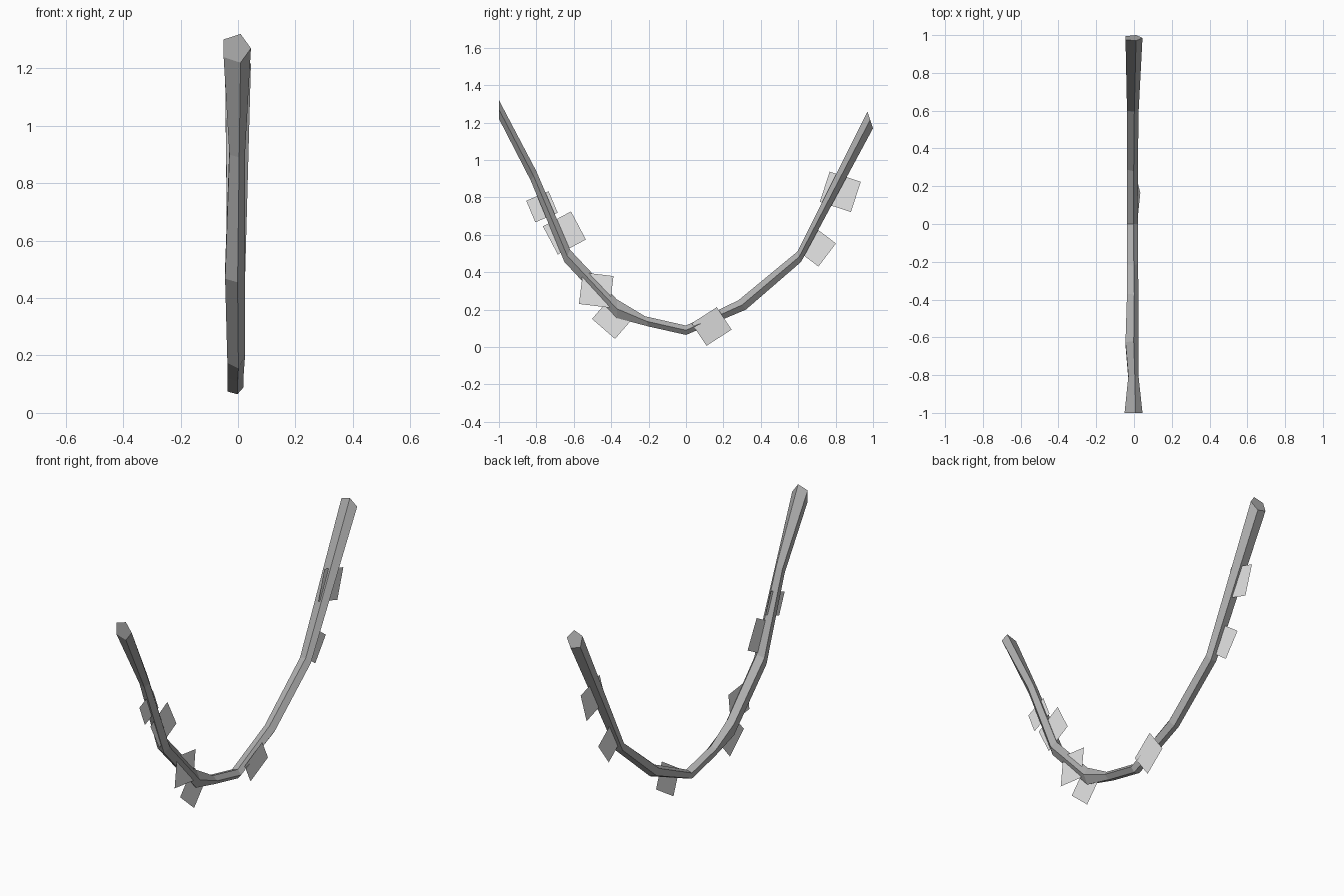
import bpy, bmesh
from math import radians
from mathutils import Matrix, Vector

cube = bpy.data.objects.get("Cube")
if cube:
    bpy.data.objects.remove(cube)


def make_material(name, grey):
    mat = bpy.data.materials.new(name)
    mat.use_nodes = True
    colour = (grey, grey, grey, 1)
    mat.diffuse_color = colour
    mat.node_tree.nodes["Principled BSDF"].inputs["Base Color"].default_value = colour
    return mat


def make_object(name, bm, mat):
    mesh = bpy.data.meshes.new(name)
    bm.to_mesh(mesh)
    bm.free()
    mesh.materials.append(mat)
    obj = bpy.data.objects.new(name, mesh)
    bpy.context.collection.objects.link(obj)
    return obj


vine_grey = make_material("vine grey", 0.43)
leaf_grey = make_material("leaf light grey", 0.8)

# Five-sided section: fraction across the width, fraction from lower to upper edge
SECTION = [(1, .5), (.62, 1), (0, .81), (0, .19), (.62, 0)]

# Vine rings: lower edge (y, z), upper edge (y, z), side limits in x
RINGS = [
    ((-1, 1.22), (-1, 1.32), (-.05, .045)),
    ((-.83, .89), (-.8, .94), (-.03, .025)),
    ((-.65, .455), (-.62, .52), (-.045, .025)),
    ((-.37, .155), (-.37, .255), (-.037, .025)),
    ((-.2, .11), (-.22, .165), (-.036, .02)),
    ((0, .065), (0, .115), (-.037, .02)),
    ((.32, .2), (.28, .25), (-.037, .02)),
    ((.615, .455), (.595, .51), (-.037, .025)),
    ((1, 1.17), (.97, 1.26), (-.045, .045)),
]

# Hanging vine, lofted through the rings
bm = bmesh.new()
loops = []
for low, high, (left, right) in RINGS:
    low, high = Vector(low), Vector(high)
    loop = []
    for across, up in SECTION:
        y, z = low.lerp(high, up)
        loop.append(bm.verts.new((left + (right - left) * across, y, z)))
    loops.append(loop)
count = len(SECTION)
for a, b in zip(loops, loops[1:]):
    for i in range(count):
        j = (i + 1) % count
        bm.faces.new((a[i], a[j], b[j], b[i]))
bm.faces.new(loops[0])
bm.faces.new(loops[-1])
bmesh.ops.recalc_face_normals(bm, faces=bm.faces)
make_object("vine", bm, vine_grey)


# Flat leaves: centre, width, height, turn in the side plane, outward lean
def make_leaf(name, centre, width, height, turn, lean=0):
    bm = bmesh.new()
    place = (Matrix.Translation(centre)
             @ Matrix.Rotation(radians(lean), 4, 'Y')
             @ Matrix.Rotation(radians(turn), 4, 'X'))
    corners = [(0, -width, -height), (0, width, -height),
               (0, width, height), (0, -width, height)]
    bm.faces.new([bm.verts.new(place @ (Vector(c) / 2)) for c in corners])
    make_object(name, bm, leaf_grey)


make_leaf("front_upper_leaf", (-.01, -.77, .75), .13, .125, 23)
make_leaf("front_middle_leaf", (-.005, -.65, .61), .17, .17, 28)
make_leaf("front_lower_leaf", (.01, -.48, .305), .165, .17, -7)
make_leaf("front_bottom_leaf", (-.005, -.395, .15), .163, .14, -41)
make_leaf("bottom_leaf", (.017, .137, .11), .16, .145, 33, 9)
make_leaf("back_lower_leaf", (-.02, .705, .53), .125, .155, -37)
make_leaf("back_upper_leaf", (-.005, .825, .83), .175, .17, -18)
